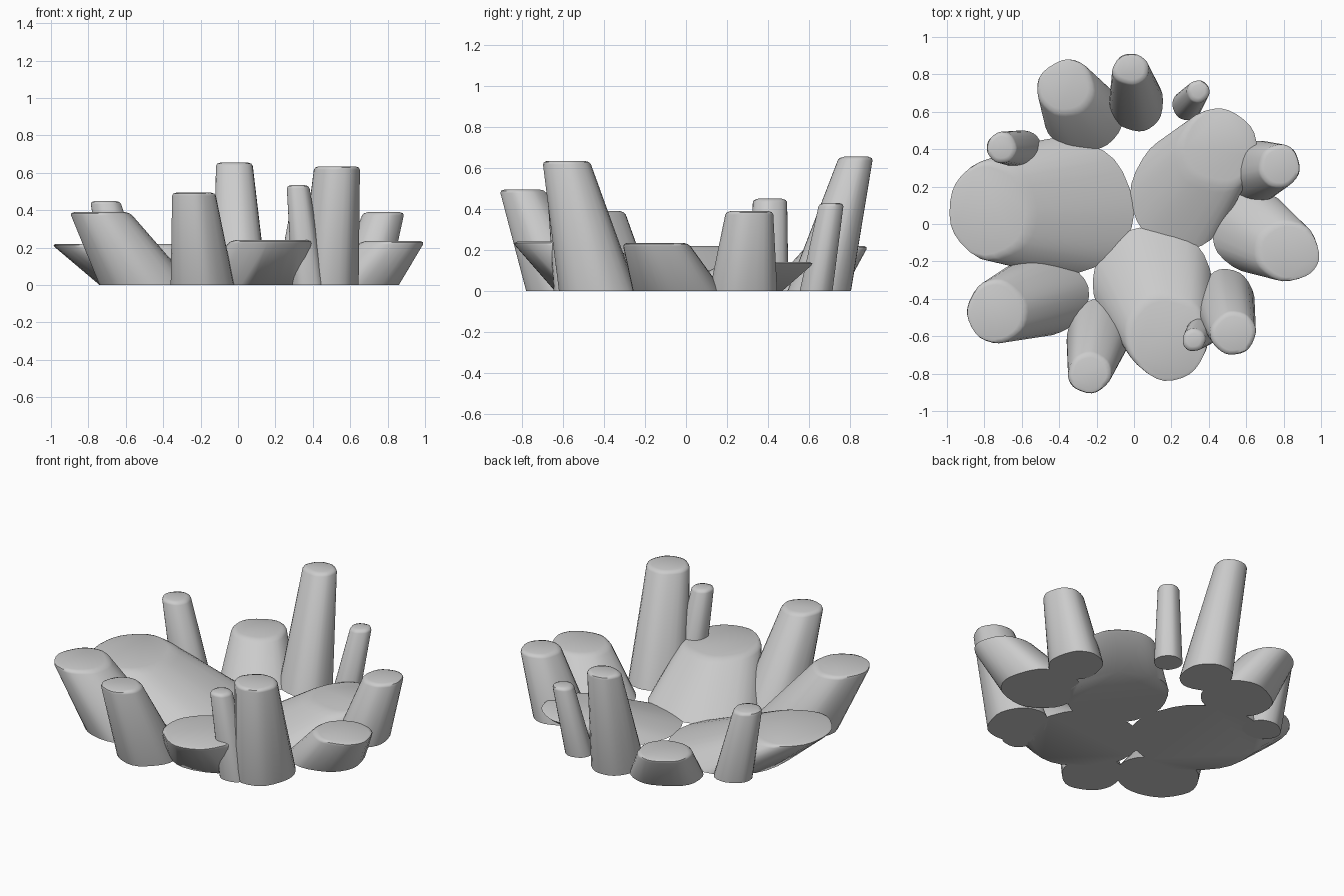
import bpy, bmesh, math, random

if "Cube" in bpy.data.objects:
    bpy.data.objects.remove(bpy.data.objects["Cube"])

random.seed(4)


def outline(sides, turn):
    """Irregular rounded polygon, fitted to the -1..1 square."""
    pts = []
    for i in range(sides):
        a = turn + (i + random.uniform(-0.16, 0.16)) * math.tau / sides
        pts.append((math.cos(a), math.sin(a)))
    for cut in (0.22, 0.25):                       # cut the corners twice
        new = []
        for i, p in enumerate(pts):
            q = pts[(i + 1) % len(pts)]
            for t in (cut, 1 - cut):
                new.append((p[0] + (q[0] - p[0]) * t, p[1] + (q[1] - p[1]) * t))
        pts = new
    lo = [min(p[k] for p in pts) for k in (0, 1)]
    hi = [max(p[k] for p in pts) for k in (0, 1)]
    return [tuple(2 * (p[k] - lo[k]) / (hi[k] - lo[k]) - 1 for k in (0, 1)) for p in pts]


def rock(name, base, top, height):
    """Leaning tapered stone; base and top are (x, y, half width, half depth)."""
    lean = math.atan2(top[1] - base[1], top[0] - base[0])
    shape = outline(7, lean + math.pi)             # a corner points inwards
    bm = bmesh.new()
    rings = []
    soft = 0.018 / height
    for t, inset in ((0, 0), (1 - soft, 0), (1 - soft * 0.35, 0.006), (1, 0.025)):
        cx, cy, rx, ry = (b + (c - b) * t for b, c in zip(base, top))
        rings.append([bm.verts.new((cx + (rx - inset) * x, cy + (ry - inset) * y, height * t))
                      for x, y in shape])
    n = len(shape)
    for low, up in zip(rings, rings[1:]):
        for i in range(n):
            j = (i + 1) % n
            bm.faces.new((low[i], low[j], up[j], up[i]))
    bm.faces.new(rings[0][::-1])
    bm.faces.new(rings[-1])
    mesh = bpy.data.meshes.new(name)
    bm.to_mesh(mesh)
    bm.free()
    ob = bpy.data.objects.new(name, mesh)
    bpy.context.collection.objects.link(ob)
    bpy.ops.object.select_all(action='DESELECT')
    ob.select_set(True)
    bpy.context.view_layer.objects.active = ob
    bpy.ops.object.shade_smooth_by_angle(angle=math.radians(50))


# Three broad low slabs in the middle
rock("left_slab", (-0.37, 0.09, 0.37, 0.37), (-0.78, 0.07, 0.22, 0.26), 0.22)
rock("front_slab", (0.10, -0.33, 0.32, 0.31), (0.18, -0.62, 0.22, 0.23), 0.24)
rock("back_right_slab", (0.25, 0.17, 0.27, 0.30), (0.46, 0.42, 0.21, 0.21), 0.14)

# Low stones on the rim
rock("right_stone", (0.64, -0.04, 0.22, 0.22), (0.83, -0.15, 0.17, 0.16), 0.235)
rock("back_stone", (-0.27, 0.58, 0.21, 0.19), (-0.37, 0.74, 0.15, 0.15), 0.22)
rock("front_left_stone", (-0.49, -0.38, 0.25, 0.22), (-0.74, -0.47, 0.16, 0.17), 0.39)

# Upright pillars on the rim
rock("right_pillar", (0.66, 0.28, 0.145, 0.165), (0.78, 0.31, 0.11, 0.115), 0.39)
rock("back_pillar", (0.01, 0.65, 0.145, 0.155), (-0.02, 0.83, 0.097, 0.083), 0.655)
rock("back_right_pillar", (0.285, 0.635, 0.08, 0.08), (0.345, 0.71, 0.06, 0.06), 0.43)
rock("front_right_pillar", (0.485, -0.43, 0.16, 0.19), (0.53, -0.585, 0.122, 0.115), 0.635)
rock("front_small_pillar", (0.38, -0.555, 0.09, 0.09), (0.32, -0.62, 0.06, 0.06), 0.535)
rock("front_pillar", (-0.19, -0.59, 0.17, 0.19), (-0.237, -0.80, 0.115, 0.11), 0.495)
rock("left_pillar", (-0.60, 0.40, 0.115, 0.10), (-0.71, 0.41, 0.08, 0.083), 0.45)
